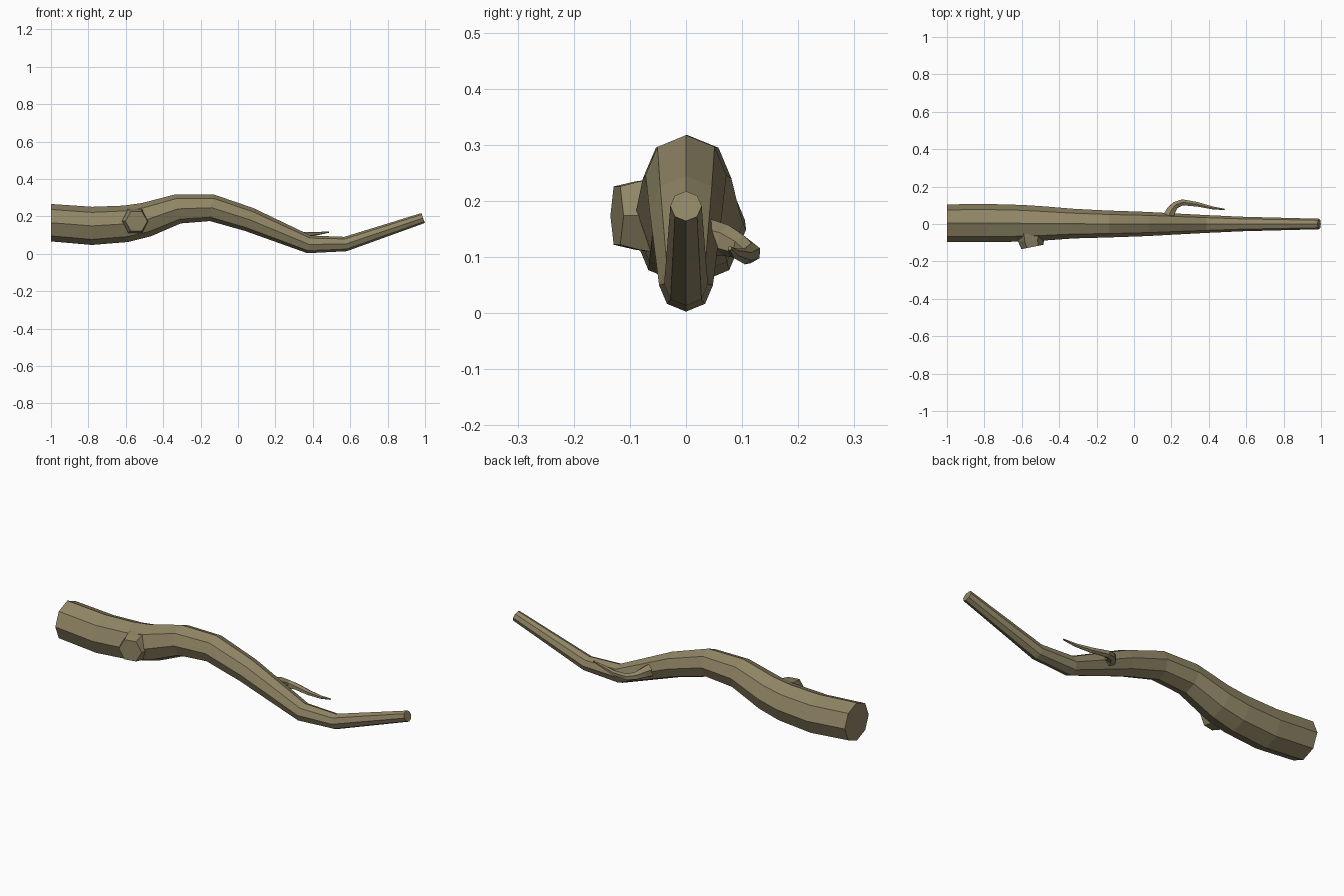
import bpy, bmesh, math
from mathutils import Vector

cube = bpy.data.objects.get("Cube")
if cube:
    bpy.data.objects.remove(cube, do_unlink=True)

bark = bpy.data.materials.new("bark_brown")
bark.use_nodes = True
colour = (0.28, 0.235, 0.13, 1)
bark.diffuse_color = colour
bark.node_tree.nodes["Principled BSDF"].inputs["Base Color"].default_value = colour


def tube(name, stations, sides, ref, turn=0.0, start=None):
    """Sweep a tapered polygon through (x, y, z, radius) stations."""
    pts = [Vector(s[:3]) for s in stations]
    bm = bmesh.new()
    rings = []
    for i, p in enumerate(pts):
        before = (p - pts[i - 1]).normalized() if i else Vector()
        after = (pts[i + 1] - p).normalized() if i + 1 < len(pts) else Vector()
        tangent = (before + after).normalized()
        if i == 0 and start:
            tangent = Vector(start)
        side = Vector(ref).cross(tangent).normalized()
        up = tangent.cross(side)
        ring = []
        for k in range(sides):
            a = turn + math.tau * k / sides
            ring.append(bm.verts.new(p + stations[i][3] * (up * math.cos(a) + side * math.sin(a))))
        rings.append(ring)
    for a, b in zip(rings, rings[1:]):
        for k in range(sides):
            n = (k + 1) % sides
            bm.faces.new((a[k], a[n], b[n], b[k]))
    bm.faces.new(rings[0])
    bm.faces.new(rings[-1])
    bmesh.ops.recalc_face_normals(bm, faces=bm.faces)
    mesh = bpy.data.meshes.new(name)
    bm.to_mesh(mesh)
    bm.free()
    mesh.materials.append(bark)
    obj = bpy.data.objects.new(name, mesh)
    bpy.context.collection.objects.link(obj)
    return obj


# Main winding limb, thick at the left end
tube("main_branch", [
    (-1.0, 0.005, 0.166, 0.1), (-0.78, 0.005, 0.149, 0.102), (-0.6, 0.004, 0.16, 0.098),
    (-0.49, 0.003, 0.182, 0.092), (-0.32, 0.002, 0.24, 0.079), (-0.14, 0, 0.246, 0.072),
    (0.06, 0, 0.183, 0.065), (0.38, 0, 0.05, 0.048), (0.575, 0, 0.052, 0.039),
    (0.99, 0, 0.191, 0.028)], 8, (0, 0, 1), start=(1, 0, 0))

# Sawn-off stub on the front
tube("stub_knot", [
    (-0.55, -0.05, 0.174, 0.077), (-0.55, -0.088, 0.174, 0.07),
    (-0.543, -0.123, 0.174, 0.06)], 6, (0, 0, 1), turn=math.pi / 6)

# Thin curling twig on the back
tube("side_twig", [
    (0.18, 0.03, 0.135, 0.036), (0.197, 0.07, 0.13, 0.028), (0.22, 0.1, 0.118, 0.021),
    (0.26, 0.116, 0.107, 0.018), (0.34, 0.105, 0.101, 0.014), (0.42, 0.086, 0.107, 0.009),
    (0.485, 0.078, 0.116, 0.004)], 6, (0, 0, 1))
